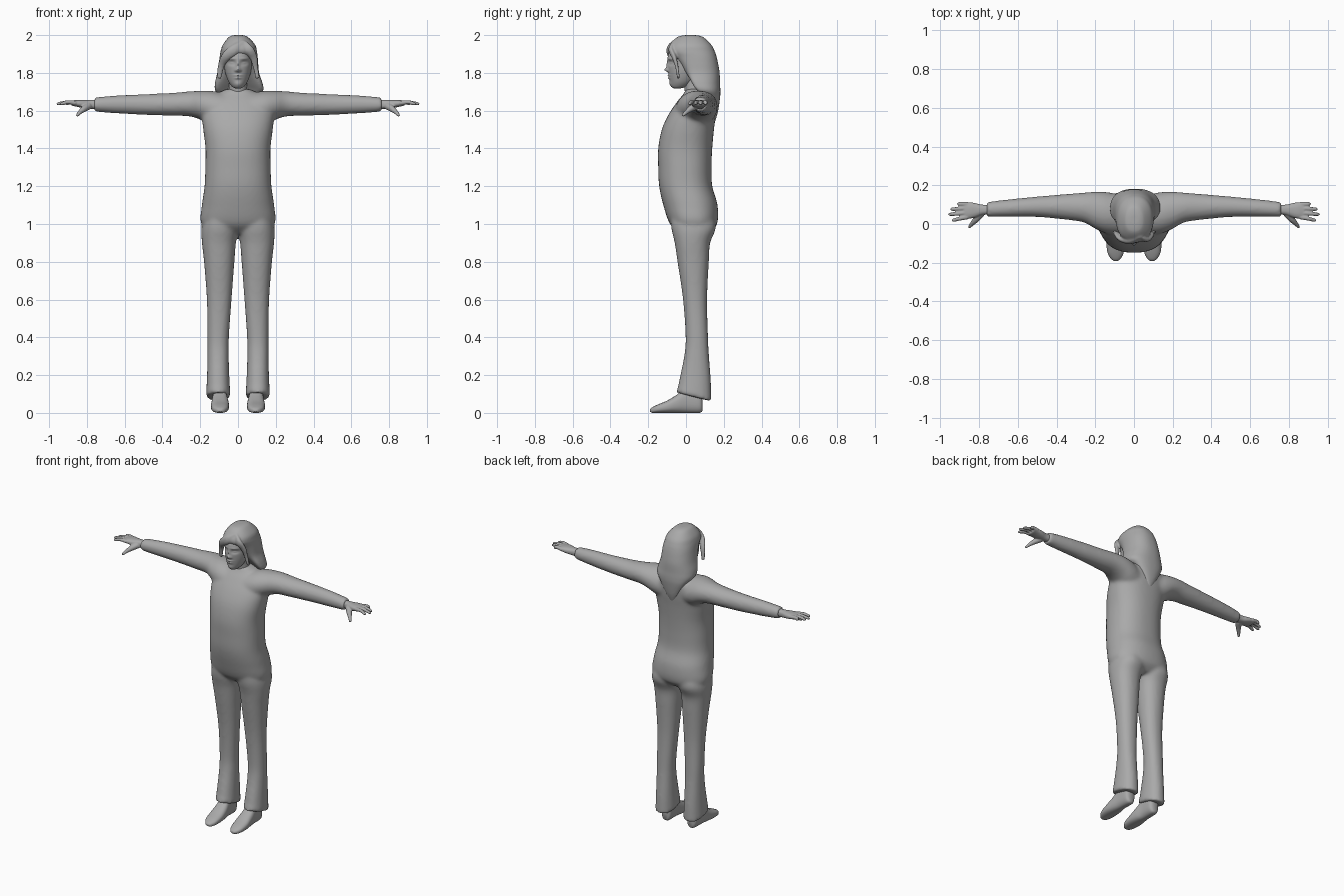
import bpy, bmesh, math
from mathutils import Vector

grey = bpy.data.materials.new("grey")
grey.diffuse_color = (0.4, 0.4, 0.4, 1)


def spline(rows, steps):
    """Catmull-Rom resampling of equal-length rows."""
    out, n = [], len(rows)
    for i in range(n - 1):
        a, b, c, d = rows[max(i - 1, 0)], rows[i], rows[i + 1], rows[min(i + 2, n - 1)]
        for k in range(steps):
            t = k / steps
            out.append([0.5 * (2 * q + (r - p) * t + (2 * p - 5 * q + 4 * r - s) * t * t
                               + (3 * q - p - 3 * r + s) * t ** 3) for p, q, r, s in zip(a, b, c, d)])
    return out + [list(rows[-1])]


def skin(bm, rings):
    """Bridge rings of points into a closed surface."""
    vs = [[bm.verts.new(p) for p in ring] for ring in rings]
    n = len(vs[0])
    for a, b in zip(vs, vs[1:]):
        for i in range(n):
            bm.faces.new((a[i], a[(i + 1) % n], b[(i + 1) % n], b[i]))
    bm.faces.new(vs[0][::-1])
    bm.faces.new(vs[-1])


def loft(bm, axis, rows, seg=32, steps=5, power=2.0, sides=(1,), tweak=None):
    """Rows: position on axis, min and max of the two other axes, optional front notch."""
    rows = spline(rows, steps)
    for side in sides:
        rings = []
        for w, u0, u1, v0, v1, *notch in rows:
            ring = []
            for i in range(seg):
                c, s = math.cos(2 * math.pi * i / seg), math.sin(2 * math.pi * i / seg)
                pu = math.copysign(abs(c) ** (2 / power), c)
                pv = math.copysign(abs(s) ** (2 / power), s)
                u, v = (u0 + u1) / 2 + pu * (u1 - u0) / 2, (v0 + v1) / 2 + pv * (v1 - v0) / 2
                if notch and s < 0:
                    v += notch[0] * max(0, 1 - pu * pu)
                p = Vector({'x': (w, u, v), 'y': (u, w, v), 'z': (u, v, w)}[axis])
                if tweak:
                    p = tweak(p)
                ring.append((p.x * side, p.y, p.z))
            rings.append(ring)
        skin(bm, rings)


def tube(bm, pts, sides=(1,), seg=12, flat=1.0, steps=4):
    """Points: x, y, z, radius."""
    pts = spline(pts, steps)
    for side in sides:
        rings = []
        for i, (x, y, z, r) in enumerate(pts):
            d = Vector(pts[min(i + 1, len(pts) - 1)][:3]) - Vector(pts[max(i - 1, 0)][:3])
            across = d.cross(Vector((0, 1, 0))).normalized()
            deep = across.cross(d).normalized() * flat
            ring = []
            for k in range(seg):
                a = 2 * math.pi * k / seg
                p = Vector((x, y, z)) + r * (across * math.cos(a) + deep * math.sin(a))
                ring.append((p.x * side, p.y, p.z))
            rings.append(ring)
        skin(bm, rings)


def finish(name, bm, voxel=0, smooth=0):
    bmesh.ops.recalc_face_normals(bm, faces=bm.faces)
    me = bpy.data.meshes.new(name)
    bm.to_mesh(me)
    bm.free()
    me.materials.append(grey)
    ob = bpy.data.objects.new(name, me)
    bpy.context.collection.objects.link(ob)
    bpy.ops.object.select_all(action='DESELECT')
    ob.select_set(True)
    bpy.context.view_layer.objects.active = ob
    if voxel:
        m = ob.modifiers.new("blend", 'REMESH')
        m.mode, m.voxel_size = 'VOXEL', voxel
        bpy.ops.object.modifier_apply(modifier=m.name)
        m = ob.modifiers.new("soften", 'SMOOTH')
        m.factor, m.iterations = 0.5, smooth
        bpy.ops.object.modifier_apply(modifier=m.name)
    bpy.ops.object.shade_smooth_by_angle(angle=math.radians(50))
    return ob


BOTH = (1, -1)

# Clothes: torso, trouser legs and sleeves blended into one surface
bm = bmesh.new()
loft(bm, 'z', [(.95, -.11, .11, -.03, .12), (1.0, -.194, .194, -.085, .165), (1.1, -.191, .191, -.12, .167),
               (1.2, -.177, .177, -.142, .139), (1.3, -.173, .173, -.147, .135), (1.4, -.172, .172, -.147, .139),
               (1.5, -.184, .184, -.128, .148), (1.58, -.19, .19, -.092, .158), (1.65, -.17, .17, -.045, .16),
               (1.69, -.11, .11, -.012, .14), (1.715, -.06, .06, 0, .11)], seg=48, power=2.3)


def hem(p):
    # trouser hem sits lower at the heel
    if p.z < .15:
        p.z -= (p.y - .02) * .25 * (.15 - p.z) / .06
    return p


loft(bm, 'z', [(1.06, .03, .17, -.08, .14), (.98, .0, .193, -.078, .158), (.9, .011, .191, -.06, .128),
               (.8, .019, .18, -.045, .121), (.6, .034, .165, -.016, .112), (.4, .048, .162, -.002, .117),
               (.3, .049, .162, -.01, .122), (.2, .046, .164, -.03, .13), (.09, .04, .169, -.052, .135)],
     power=2.2, sides=BOTH, tweak=hem)
loft(bm, 'x', [(.06, -.06, .15, 1.5, 1.69), (.14, -.05, .165, 1.52, 1.705), (.2, -.025, .167, 1.553, 1.705),
               (.26, .008, .162, 1.57, 1.702), (.35, .022, .155, 1.573, 1.694), (.5, .036, .142, 1.578, 1.687),
               (.65, .037, .127, 1.586, 1.68), (.76, .036, .114, 1.594, 1.67)], sides=BOTH)
finish("clothes", bm, .01, 8)

# Feet
bm = bmesh.new()
loft(bm, 'y', [(.087, .075, .115, .01, .09), (.07, .06, .13, 0, .12), (0, .058, .135, 0, .13),
               (-.05, .05, .14, 0, .095), (-.1, .048, .143, 0, .065), (-.15, .054, .136, 0, .044),
               (-.178, .068, .12, 0, .03), (-.19, .082, .105, .006, .02)], power=2.5, sides=BOTH)
finish("feet", bm)

# Hands: palm, four fingers and thumb
bm = bmesh.new()
loft(bm, 'x', [(.74, .05, .1, 1.607, 1.658), (.785, .046, .1, 1.61, 1.657), (.82, .034, .108, 1.614, 1.657),
               (.85, .028, .112, 1.62, 1.657), (.88, .03, .11, 1.626, 1.653)], power=2.4, sides=BOTH)
for base, tip, end in ((.036, .02, .943), (.059, .05, .96), (.081, .077, .95), (.102, .104, .915)):
    tube(bm, [(.86, base, 1.64, .0125), (.9, (base + tip) / 2, 1.645, .0105),
              (end - .012, tip, 1.637, .009), (end, tip, 1.634, .004)], sides=BOTH)
tube(bm, [(.79, .055, 1.625, .02), (.815, .025, 1.61, .017), (.838, 0, 1.59, .011),
          (.85, -.015, 1.576, .008), (.853, -.02, 1.572, .004)], sides=BOTH)
finish("hands", bm, .004, 4)

# Neck
bm = bmesh.new()
loft(bm, 'z', [(1.64, -.07, .07, .01, .12), (1.69, -.052, .052, -.004, .1), (1.73, -.047, .047, -.01, .09),
               (1.79, -.047, .047, -.02, .09)])
finish("neck", bm)

# Head with sculpted features: x, z, width, height, outward amount
features = [(0, 1.842, .009, .024, .008), (0, 1.816, .012, .011, .018), (0, 1.787, .02, .005, .007),
            (0, 1.773, .017, .006, .007), (0, 1.74, .02, .014, .005)]
for s in BOTH:
    features += [(s * .033, 1.853, .019, .012, -.012), (s * .033, 1.852, .012, .006, .006),
                 (s * .035, 1.875, .022, .006, .004), (s * .013, 1.812, .006, .006, .004)]


def sculpt(p):
    if p.y < 0:
        p.y -= sum(d * math.exp(-((p.x - x) / w) ** 2 - ((p.z - z) / h) ** 2) for x, z, w, h, d in features)
    return p


bm = bmesh.new()
loft(bm, 'z', [(1.718, -.015, .015, -.065, -.03), (1.728, -.032, .032, -.077, .01), (1.755, -.051, .051, -.085, .045),
               (1.8, -.067, .067, -.092, .08), (1.85, -.074, .074, -.096, .1), (1.9, -.075, .075, -.093, .1),
               (1.95, -.05, .05, -.06, .09)], seg=96, steps=14, tweak=sculpt)
finish("head", bm)

# Hair: crown, side curtains and a back that narrows to a point
bm = bmesh.new()
loft(bm, 'z', [(2.0, -.02, .025, 0, .05, 0), (1.99, -.048, .052, -.045, .09, 0), (1.95, -.08, .09, -.086, .133, 0),
               (1.915, -.092, .1, -.095, .152, 0), (1.885, -.097, .104, -.07, .162, 0),
               (1.85, -.102, .107, -.058, .17, .02), (1.8, -.11, .112, -.048, .178, .05),
               (1.745, -.122, .13, -.035, .18, .09), (1.705, -.12, .133, 0, .182, .09),
               (1.665, -.09, .095, .085, .18, .02), (1.59, -.05, .05, .11, .168, 0),
               (1.53, -.01, .01, .135, .15, 0)], seg=64, steps=6, power=2.3)
# Swept fringe on both sides of the parting
tube(bm, [(.035, -.065, 1.965, .012), (-.015, -.086, 1.925, .028), (-.06, -.078, 1.89, .026),
          (-.088, -.052, 1.84, .018), (-.1, -.04, 1.77, .012)], flat=.6, seg=16, steps=6)
tube(bm, [(.03, -.065, 1.965, .01), (.06, -.08, 1.925, .022), (.083, -.062, 1.88, .02),
          (.093, -.048, 1.83, .014), (.104, -.04, 1.77, .012)], flat=.6, seg=16, steps=6)
finish("hair", bm, .006, 3)
